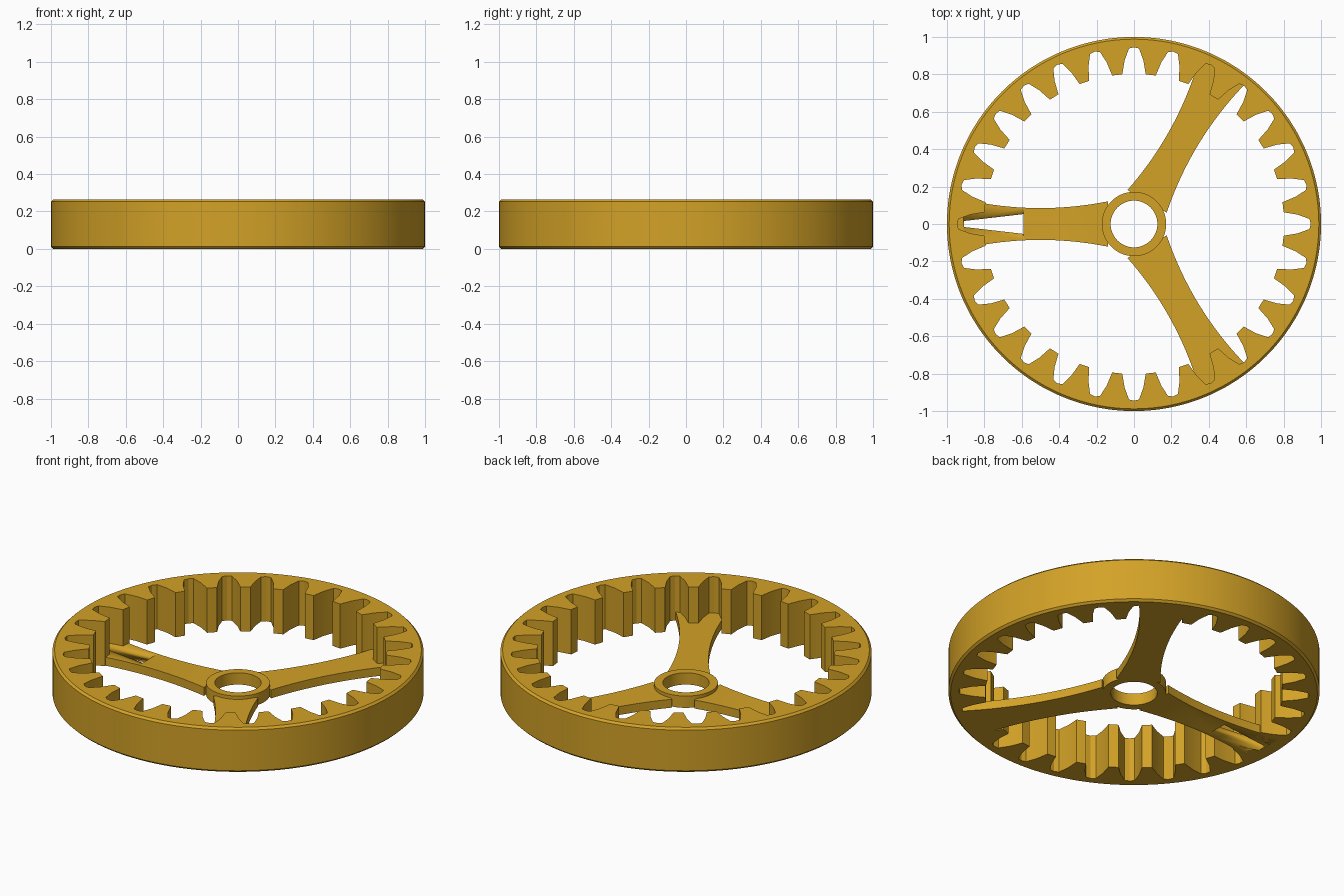
import bpy, bmesh, math
from mathutils import Matrix

if "Cube" in bpy.data.objects:
    bpy.data.objects.remove(bpy.data.objects["Cube"])

TEETH = 28
HEIGHT = 0.265
SPOKE_TOP = 0.05
HUB_TOP = 0.07

gold = bpy.data.materials.new("golden_yellow")
gold.diffuse_color = (0.65, 0.36, 0.02, 1)
gold.use_nodes = True
gold.node_tree.nodes["Principled BSDF"].inputs["Base Color"].default_value = gold.diffuse_color


def finish(bm, name, smooth=True):
    bmesh.ops.recalc_face_normals(bm, faces=bm.faces)
    mesh = bpy.data.meshes.new(name)
    bm.to_mesh(mesh)
    bm.free()
    mesh.materials.append(gold)
    obj = bpy.data.objects.new(name, mesh)
    bpy.context.collection.objects.link(obj)
    bpy.ops.object.select_all(action='DESELECT')
    obj.select_set(True)
    bpy.context.view_layer.objects.active = obj
    if smooth:
        bpy.ops.object.shade_smooth_by_angle(angle=math.radians(20))
    return obj


def tube(name, loops):
    """Skin a closed stack of rings (lists of points) into a hollow solid."""
    bm = bmesh.new()
    rings = [[bm.verts.new(p) for p in loop] for loop in loops]
    n = len(rings[0])
    for a, b in zip(rings, rings[1:] + rings[:1]):
        for i in range(n):
            j = (i + 1) % n
            bm.faces.new((a[i], a[j], b[j], b[i]))
    return finish(bm, name)


def circle(r, z, n):
    return [(r * math.cos(2 * math.pi * i / n), r * math.sin(2 * math.pi * i / n), z)
            for i in range(n)]


def prism(name, outline, z0, z1, angle=0):
    bm = bmesh.new()
    face = bm.faces.new([bm.verts.new((x, y, z0)) for x, y in outline])
    ext = bmesh.ops.extrude_face_region(bm, geom=[face])
    verts = [g for g in ext["geom"] if isinstance(g, bmesh.types.BMVert)]
    bmesh.ops.translate(bm, verts=verts, vec=(0, 0, z1 - z0))
    bm.transform(Matrix.Rotation(angle, 4, 'Z'))
    return finish(bm, name)


# Toothed rim: one gap outline (radial, sideways) repeated around the ring
gap = [(0.945, 0), (0.938, 0.027), (0.875, 0.05), (0.80, 0.063)]
polar = [(math.hypot(x, y), math.atan2(y, x)) for x, y in gap]
pitch = 2 * math.pi / TEETH
one = polar + [(0.802, pitch / 2)] + [(r, pitch - a) for r, a in polar[:0:-1]]
inner = [(r, a + k * pitch) for k in range(TEETH) for r, a in one]


def teeth(z):
    return [(r * math.cos(a), r * math.sin(a), z) for r, a in inner]


N = len(inner)
B = 0.012
tube("toothed_ring", [teeth(0), circle(1 - B, 0, N), circle(1, B, N),
                      circle(1, HEIGHT - B, N), circle(1 - B, HEIGHT, N), teeth(HEIGHT)])

# Hub collar
tube("hub", [circle(0.125, 0, 64), circle(0.172, 0, 64),
             circle(0.172, HUB_TOP, 64), circle(0.125, HUB_TOP, 64)])

# Three waisted spokes
xs = [0.14 + (0.955 - 0.14) * i / 20 for i in range(21)]
side = [(x, 0.085 + (x - 0.5) ** 2 / 3.6) for x in xs]
outline = side + [(x, -y) for x, y in reversed(side)]
spokes = [prism(f"spoke_{i + 1}", outline, 0, SPOKE_TOP, math.radians(d))
          for i, d in enumerate((180, 60, -60))]

# Tapered slot through the left spoke
cutter = prism("slot_cutter",
               [(-0.59, -0.053), (-0.59, 0.053), (-0.91, 0.016), (-0.91, -0.016)],
               -0.1, 0.2)
cutter.hide_render = True
bpy.context.view_layer.objects.active = spokes[0]
mod = spokes[0].modifiers.new("slot", 'BOOLEAN')
mod.operation = 'DIFFERENCE'
mod.solver = 'EXACT'
mod.object = cutter
bpy.ops.object.modifier_apply(modifier=mod.name)
bpy.data.objects.remove(cutter)
